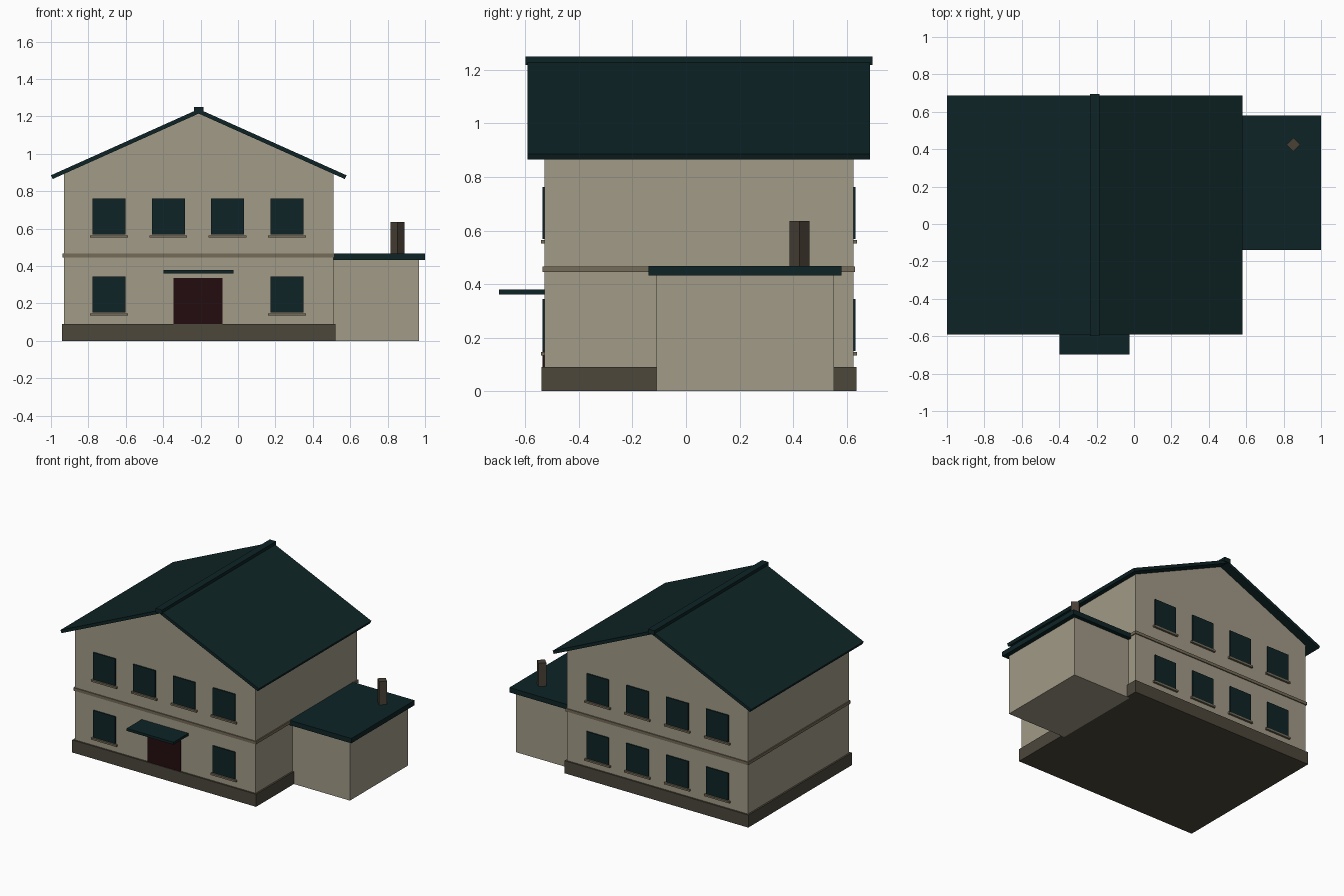
import bpy
import bmesh
from mathutils import Vector

cube = bpy.data.objects.get("Cube")
if cube:
    bpy.data.objects.remove(cube, do_unlink=True)


def material(name, rgb):
    m = bpy.data.materials.new(name)
    m.use_nodes = True
    m.diffuse_color = (*rgb, 1)
    m.node_tree.nodes["Principled BSDF"].inputs["Base Color"].default_value = (*rgb, 1)
    return m


PLASTER = material("plaster", (0.36, 0.325, 0.245))
TEAL = material("dark_teal", (0.0044, 0.0176, 0.0194))
STONE = material("plinth_stone", (0.072, 0.063, 0.044))
TRIM = material("trim_stone", (0.178, 0.147, 0.098))
DOOR = material("door_red", (0.0176, 0.0037, 0.0044))
BRICK = material("chimney_brown", (0.066, 0.052, 0.037))


def finish(name, bm, mat):
    bmesh.ops.recalc_face_normals(bm, faces=bm.faces)
    mesh = bpy.data.meshes.new(name)
    bm.to_mesh(mesh)
    bm.free()
    mesh.materials.append(mat)
    obj = bpy.data.objects.new(name, mesh)
    bpy.context.scene.collection.objects.link(obj)
    return obj


def box(name, x, y, z, mat):
    """Box from (min, max) pairs on each axis."""
    bm = bmesh.new()
    bmesh.ops.create_cube(bm, size=1)
    for v in bm.verts:
        v.co = [lo + (c + 0.5) * (hi - lo) for c, (lo, hi) in zip(v.co, (x, y, z))]
    return finish(name, bm, mat)


def prism(name, profile, y, mat):
    """Extrude an x-z profile along y."""
    bm = bmesh.new()
    face = bm.faces.new([bm.verts.new((px, y[0], pz)) for px, pz in profile])
    ext = bmesh.ops.extrude_face_region(bm, geom=[face])
    moved = [g for g in ext["geom"] if isinstance(g, bmesh.types.BMVert)]
    bmesh.ops.translate(bm, verts=moved, vec=(0, y[1] - y[0], 0))
    return finish(name, bm, mat)


RIDGE = -0.21
HALF = 0.72
FRONT, BACK = -0.528, 0.625
LEFT, RIGHT = RIDGE - HALF, RIDGE + HALF


def around(name, grow, z, mat):
    return box(name, (LEFT - grow, RIGHT + grow), (FRONT - grow, BACK + grow), z, mat)


# Main house: gabled walls, plinth and floor band
prism("house_walls", [(LEFT, 0.02), (RIGHT, 0.02), (RIGHT, 0.893), (RIDGE, 1.215), (LEFT, 0.893)],
      (FRONT, BACK), PLASTER)
around("plinth", 0.012, (0, 0.09), STONE)
around("floor_band", 0.007, (0.445, 0.466), TRIM)

# Gable roof: two pitched slabs with square-cut eaves, and a ridge cap
apex = Vector((0, 1.239))
eave = Vector((0.79, 0.885))
along = (eave - apex).normalized()
drop = Vector((along.y, -along.x)) * 0.022
under_apex = Vector((0, apex.y - 0.022 / along.x))
for side, label in ((-1, "right"), (1, "left")):
    outline = [apex, eave, eave + drop, under_apex]
    prism("roof_slab_" + label, [(RIDGE + side * p.x, p.y) for p in outline], (-0.592, 0.688), TEAL)
box("ridge_cap", (RIDGE - 0.025, RIDGE + 0.025), (-0.6, 0.696), (1.219, 1.25), TEAL)

# Side annex with flat roof
box("annex_walls", (RIGHT - 0.01, 0.968), (-0.11, 0.552), (0, 0.435), PLASTER)
box("annex_roof", (RIGHT, 1.0), (-0.14, 0.58), (0.432, 0.467), TEAL)

# Four-sided chimney, set diagonally
bm = bmesh.new()
bmesh.ops.create_cone(bm, cap_ends=True, segments=4, radius1=0.037, radius2=0.037, depth=0.19)
for v in bm.verts:
    # corners point along the axes
    horizontal = Vector((v.co.x, v.co.y))
    if min(abs(horizontal.x), abs(horizontal.y)) > 0.01:
        v.co.x, v.co.y = (horizontal.x - horizontal.y) * 0.7071, (horizontal.x + horizontal.y) * 0.7071
bmesh.ops.translate(bm, verts=bm.verts, vec=(0.852, 0.424, 0.54))
finish("chimney", bm, BRICK)

# Door and canopy
box("front_door", (-0.345, -0.083), (FRONT - 0.008, FRONT + 0.001), (0.09, 0.335), DOOR)
box("door_canopy", (-0.398, -0.025), (-0.698, FRONT), (0.361, 0.379), TEAL)

# Windows and sills on the front and back
for wall, out, label in ((FRONT, -1, "front"), (BACK, 1, "back")):
    for floor, sill_z in (("lower", 0.134), ("upper", 0.551)):
        for i in range(4):
            if label == "front" and floor == "lower" and i in (1, 2):
                continue  # doorway
            cx = -0.69 + 0.3173 * i
            tag = f"{label}_{floor}_{i + 1}"
            pane_y = sorted((wall - out * 0.001, wall + out * 0.0085))
            sill_y = sorted((wall, wall + out * 0.014))
            box("window_" + tag, (cx - 0.088, cx + 0.088), pane_y,
                (sill_z + 0.017, sill_z + 0.211), TEAL)
            box("sill_" + tag, (cx - 0.101, cx + 0.101), sill_y, (sill_z, sill_z + 0.013), TRIM)
